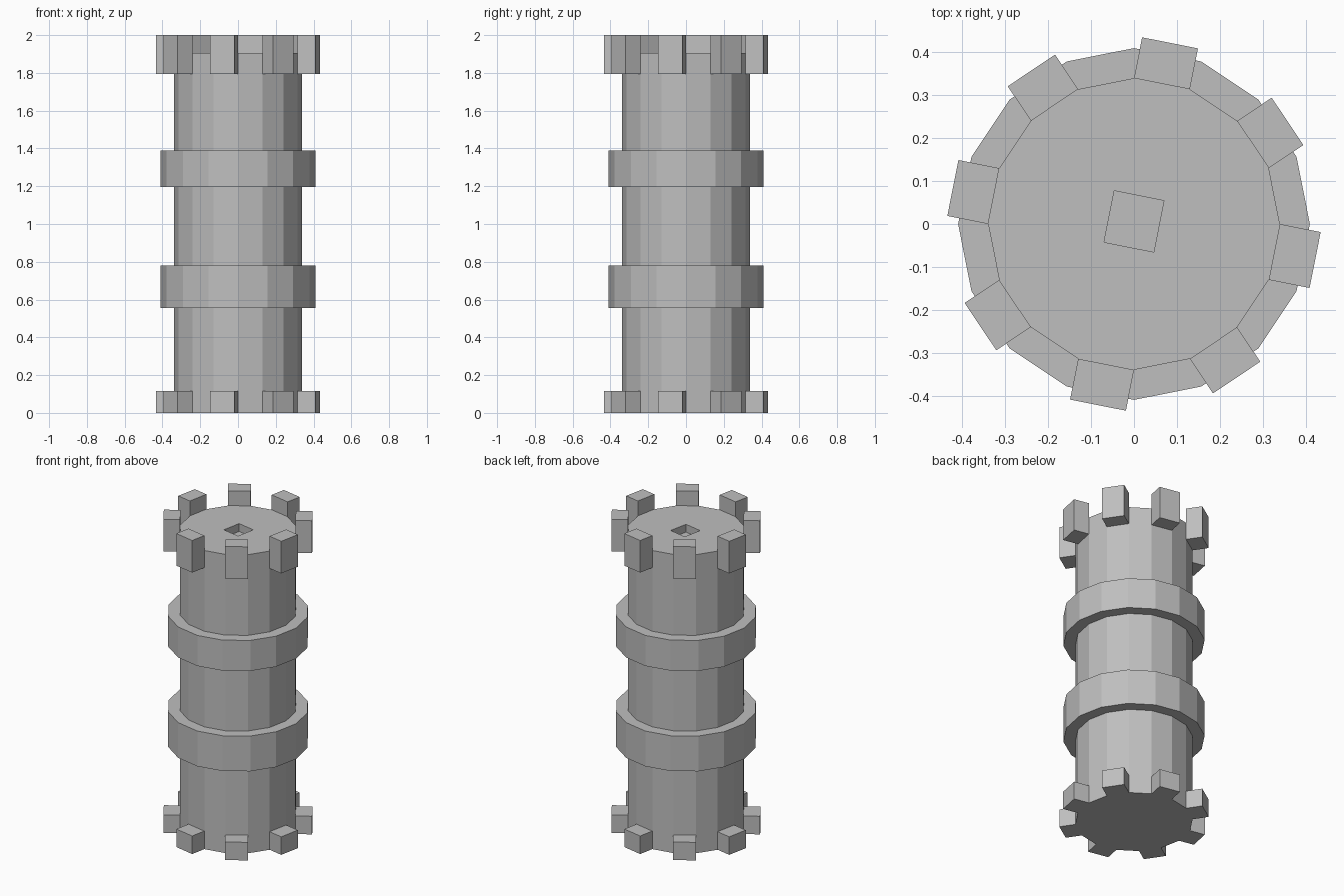
import bpy, bmesh
from math import pi, sin, cos
from mathutils import Matrix, Vector

SIDES = 16
R_BODY, R_BAND = 0.34, 0.41
STEP = 2 * pi / SIDES
APOTHEM = R_BODY * cos(STEP / 2)
BLOCK_W = 2 * R_BODY * sin(STEP / 2)
BLOCK_D = 0.097
BODY_TOP = 1.905

cube = bpy.data.objects.get("Cube")
if cube:
    bpy.data.objects.remove(cube, do_unlink=True)

stone = bpy.data.materials.new("grey_stone")
stone.use_nodes = True
grey = (0.52, 0.52, 0.52, 1)
stone.diffuse_color = grey
stone.node_tree.nodes["Principled BSDF"].inputs["Base Color"].default_value = grey


def finish(bm, name):
    bmesh.ops.recalc_face_normals(bm, faces=bm.faces)
    mesh = bpy.data.meshes.new(name)
    bm.to_mesh(mesh)
    bm.free()
    mesh.materials.append(stone)
    obj = bpy.data.objects.new(name, mesh)
    bpy.context.collection.objects.link(obj)
    return obj


def box(bm, size, matrix):
    bmesh.ops.create_cube(bm, size=1, matrix=matrix @ Matrix.Diagonal((*size, 1)))


# Tower shaft with two raised bands, turned from one stepped profile
profile = [(R_BODY, 0)]
for low, high in ((0.555, 0.78), (1.195, 1.39)):
    profile += [(R_BODY, low), (R_BAND, low), (R_BAND, high), (R_BODY, high)]
profile.append((R_BODY, BODY_TOP))

bm = bmesh.new()
loops = [[bm.verts.new((r * cos(i * STEP), r * sin(i * STEP), z)) for i in range(SIDES)]
         for r, z in profile]
for a, b in zip(loops, loops[1:]):
    for i in range(SIDES):
        j = (i + 1) % SIDES
        bm.faces.new((a[i], a[j], b[j], b[i]))
bm.faces.new(loops[0][::-1])
bm.faces.new(loops[-1])
shaft = finish(bm, "tower_shaft")

# Shallow square recess in the roof
bm = bmesh.new()
turn = Matrix.Rotation(-STEP / 2, 4, "Z")
box(bm, (0.118, 0.122, 0.1), Matrix.Translation((0, 0.006, BODY_TOP)) @ turn)
cutter = finish(bm, "recess_cutter")
cutter.hide_render = True
cut = shaft.modifiers.new("recess", "BOOLEAN")
cut.operation = "DIFFERENCE"
cut.solver = "EXACT"
cut.object = cutter
bpy.context.view_layer.objects.active = shaft
bpy.ops.object.modifier_apply(modifier=cut.name)
bpy.data.objects.remove(cutter, do_unlink=True)


# Blocks on every other side: battlements at the top, feet at the bottom
def block_ring(name, low, high):
    for k in range(SIDES // 2):
        bm = bmesh.new()
        spin = Matrix.Rotation((2 * k + 1.5) * STEP, 4, "Z")
        offset = Matrix.Translation((APOTHEM + BLOCK_D / 2, 0, (low + high) / 2))
        box(bm, (BLOCK_D, BLOCK_W, high - low), spin @ offset)
        finish(bm, f"{name}_{k + 1}")


block_ring("battlement", 1.795, 2)
block_ring("foot_block", 0, 0.115)
